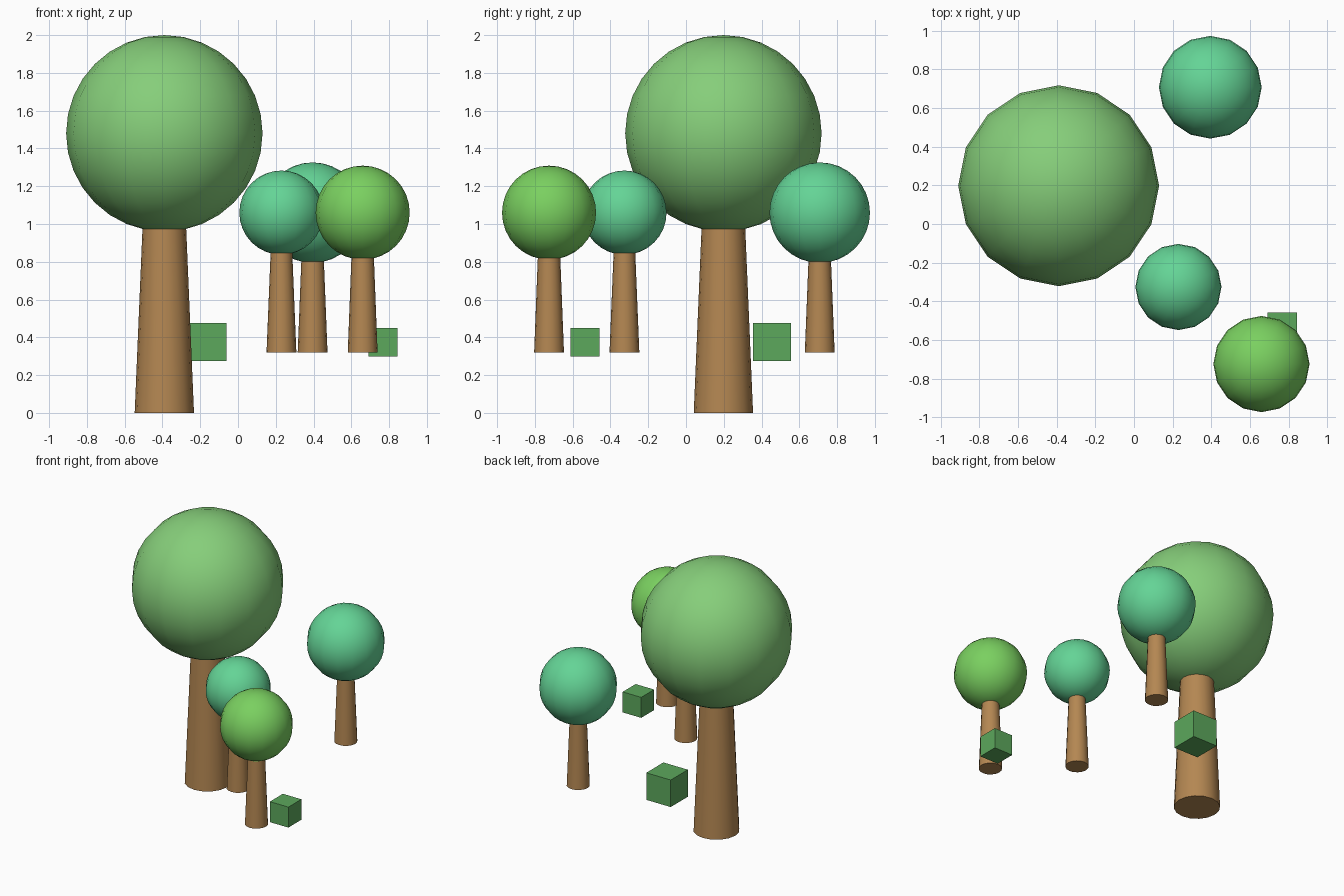
import bpy, math

if "Cube" in bpy.data.objects:
    bpy.data.objects.remove(bpy.data.objects["Cube"])


def linear(c):
    c /= 255
    return c / 12.92 if c <= 0.04045 else ((c + 0.055) / 1.055) ** 2.4


def material(name, r, g, b):
    m = bpy.data.materials.new(name)
    m.use_nodes = True
    col = (linear(r), linear(g), linear(b), 1)
    m.diffuse_color = col
    m.node_tree.nodes["Principled BSDF"].inputs["Base Color"].default_value = col
    return m


bark = material("bark brown", 180, 135, 82)
sage = material("sage green", 134, 206, 122)
teal = material("teal green", 100, 212, 150)
lime = material("lime green", 122, 208, 96)
hedge = material("hedge green", 92, 168, 92)


def finish(name, mat, smooth=True):
    ob = bpy.context.object
    ob.name = name
    ob.data.materials.append(mat)
    if smooth:
        bpy.ops.object.shade_smooth_by_angle(angle=math.radians(40))
    return ob


def tree(name, x, y, base, crown_z, crown_r, foot_r, top_r, mat):
    # Tapered trunk reaching a little way into the crown
    top = crown_z - crown_r * 0.8
    bpy.ops.mesh.primitive_cone_add(vertices=16, radius1=foot_r, radius2=top_r,
                                    depth=top - base, location=(x, y, (base + top) / 2))
    finish(name + "_trunk", bark)
    # Round crown
    bpy.ops.mesh.primitive_uv_sphere_add(segments=16, ring_count=16, radius=crown_r,
                                         location=(x, y, crown_z))
    finish(name + "_crown", mat)


tree("large_tree", -0.39, 0.198, 0.0, 1.48, 0.52, 0.157, 0.112, sage)
tree("back_tree", 0.395, 0.708, 0.32, 1.06, 0.266, 0.079, 0.058, teal)
tree("middle_tree", 0.23, -0.326, 0.32, 1.06, 0.223, 0.079, 0.056, teal)
tree("front_tree", 0.66, -0.725, 0.32, 1.06, 0.249, 0.079, 0.058, lime)

# Square bushes
for name, size, loc in (("large_bush", 0.202, (-0.162, 0.455, 0.375)),
                        ("small_bush", 0.153, (0.768, -0.535, 0.374))):
    bpy.ops.mesh.primitive_cube_add(size=size, location=loc)
    finish(name, hedge, smooth=False)
